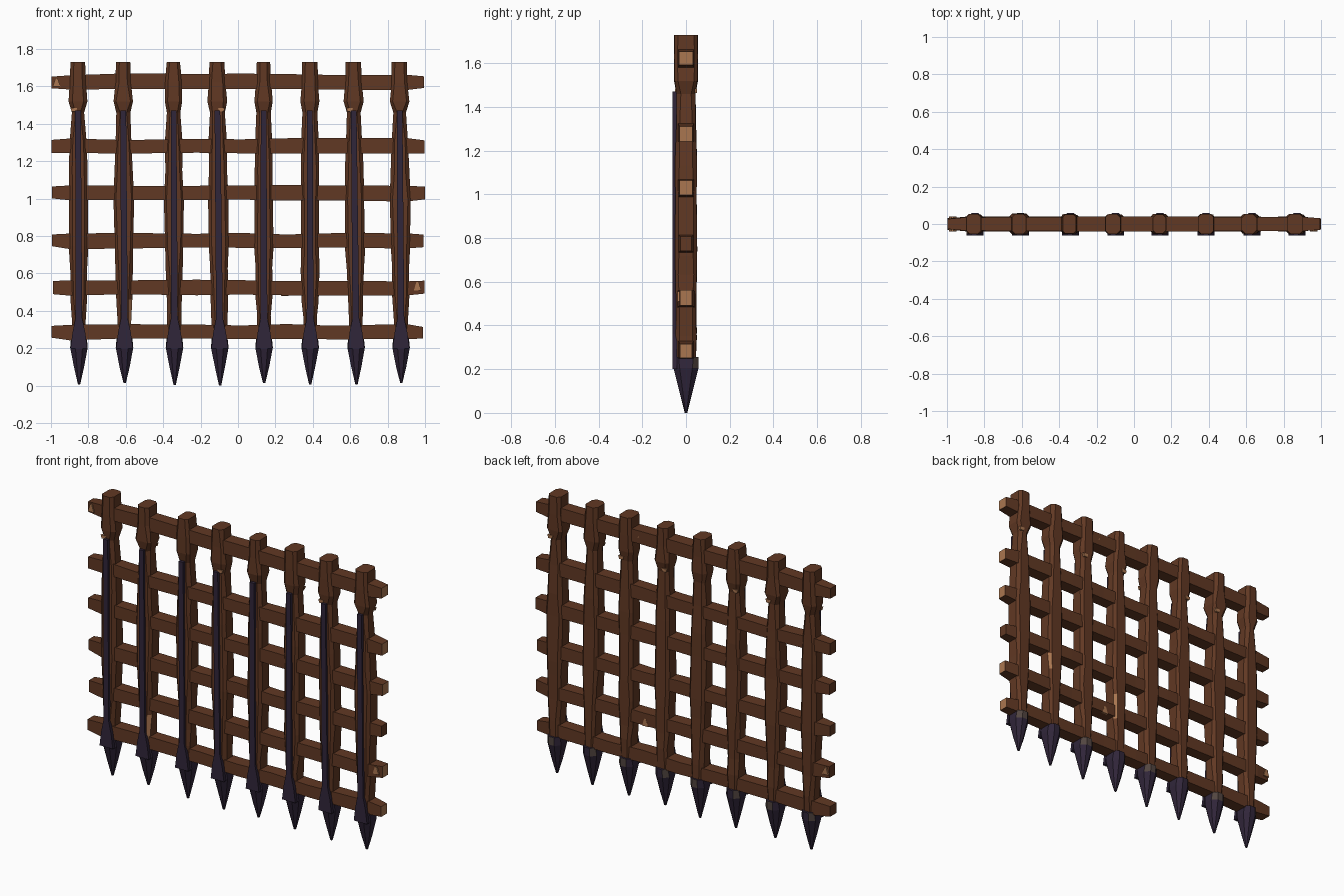
import bpy, bmesh, random
from mathutils import Vector

if "Cube" in bpy.data.objects:
    bpy.data.objects.remove(bpy.data.objects["Cube"])

random.seed(4)


def material(name, rgb):
    m = bpy.data.materials.new(name)
    m.diffuse_color = (*rgb, 1)
    m.use_nodes = True
    m.node_tree.nodes["Principled BSDF"].inputs["Base Color"].default_value = m.diffuse_color
    return m


WOOD = material("brown_wood", (0.120, 0.040, 0.017))
RAW = material("split_wood", (0.40, 0.18, 0.08))
IRON = material("dark_iron", (0.030, 0.019, 0.042))
WORN = material("worn_iron", (0.085, 0.060, 0.052))


def jit(a):
    return random.uniform(-a, a)


def ring(a, b, c):
    # rectangle of half sizes a, b with corners chamfered by c
    return [(a - c, -b), (a, c - b), (a, b - c), (a - c, b),
            (c - a, b), (-a, b - c), (-a, c - b), (c - a, -b)]


def box_ring(a, b):
    return [(a, -b), (a, b), (-a, b), (-a, -b)]


def loft(name, rings, mats, special=()):
    # rings: lists of 3D points; special: (segment, side) faces using the second material
    bm = bmesh.new()
    vs = [[bm.verts.new(p) for p in r] for r in rings]
    n = len(vs[0])
    for i in range(len(vs) - 1):
        for k in range(n):
            j = (k + 1) % n
            f = bm.faces.new((vs[i][k], vs[i][j], vs[i + 1][j], vs[i + 1][k]))
            f.material_index = 1 if (i, k) in special else 0
    bm.faces.new(vs[0][::-1])
    end = bm.faces.new(vs[-1])
    end.material_index = 1 if "end" in special else 0
    bmesh.ops.recalc_face_normals(bm, faces=bm.faces)
    me = bpy.data.meshes.new(name)
    bm.to_mesh(me)
    bm.free()
    for m in mats:
        me.materials.append(m)
    ob = bpy.data.objects.new(name, me)
    bpy.context.collection.objects.link(ob)
    return ob


# vertical post profile: height, half width, half depth
POST = [(0.22, 0.036, 0.044), (0.36, 0.040, 0.048), (0.46, 0.043, 0.046),
        (0.62, 0.047, 0.049), (0.73, 0.050, 0.050), (1.00, 0.052, 0.048),
        (1.15, 0.047, 0.049), (1.30, 0.045, 0.046), (1.46, 0.036, 0.042),
        (1.52, 0.050, 0.053), (1.62, 0.043, 0.052), (1.73, 0.039, 0.053)]
POST_X = [-0.853, -0.61, -0.342, -0.104, 0.138, 0.385, 0.625, 0.868]
# split patches on post corners, as (segment, side)
CHIPS = {1: [(0, 0), (1, 0)], 4: [(2, 2)], 6: [(3, 2)]}

for i, x in enumerate(POST_X):
    lean = [0.004, 0.005, 0.004, 0.010, 0.002, 0.001, 0.010, 0.006][i]

    def at(z, pts, x=x, lean=lean):
        return [Vector((x + lean * (0.85 - z) + px, py, z)) for px, py in pts]

    # wooden post
    rings = []
    for n, (z, a, b) in enumerate(POST):
        inner = 0 < n < len(POST) - 1
        z += jit(0.02) if inner and n < 8 else 0
        rings.append(at(z, ring(a + jit(0.004), b + jit(0.002), 0.017 + jit(0.004))))
    loft(f"post_{i + 1}", rings, [WOOD, RAW], CHIPS.get(i, []))

    # small splinter under the thick head of the post
    s = 1 if i % 2 else -1
    loft(f"splinter_{i + 1}",
         [at(z, [(px + s * 0.022, py + 0.044 * (1 if i % 3 else -1))
                 for px, py in box_ring(w, 0.006)])
          for z, w in ((1.465, 0.012), (1.485, 0.018))], [RAW])

    # iron spike point
    tip = random.uniform(0.0, 0.016) if i != 3 else 0.0
    spike = [(tip, 0.006, 0.006, 0.003), (0.10, 0.027, 0.031, 0.016),
             (0.205, 0.047, 0.057, 0.028), (0.255, 0.042, 0.058, 0.024)]
    loft(f"spike_{i + 1}", [at(z, ring(a, b, c)) for z, a, b, c in spike],
         [IRON, WORN], [(2, 2 if i % 2 else 4), (2, 3)] if i % 2 else [(2, 4)])

    # pointed shoulder and long iron strap on the front
    strap = [(0.20, 0.045), (0.285, 0.034), (0.36, 0.018), (1.47, 0.015)]
    loft(f"strap_{i + 1}",
         [at(z, [(px, py - 0.051) for px, py in box_ring(w, 0.010)]) for z, w in strap],
         [IRON])

# horizontal rails between the posts
for i, z in enumerate([1.625, 1.28, 1.03, 0.775, 0.523, 0.287]):
    ends = (-0.995 + jit(0.005), 0.994 + jit(0.006))
    xs = [ends[0], -0.90, -0.60, -0.22, 0.02, 0.26, 0.50, 0.90, ends[1]]
    rings = []
    for n, x in enumerate(xs):
        tip = n in (0, len(xs) - 1)
        h = (0.033 if tip else 0.039) + jit(0.003)
        d = (0.029 if tip else 0.038) + jit(0.003)
        dz = jit(0.004)
        rings.append([Vector((x, py, z + dz + pz)) for py, pz in box_ring(d, h)])
    loft(f"rail_{i + 1}", rings, [WOOD, RAW], [] if i == 3 else ["end"])

# split chips on the rails: x, z, side of the rail
for k, (x, z, s) in enumerate([(0.28, 1.64, 1), (0.25, 0.50, 1), (-0.97, 1.62, -1),
                               (-0.97, 0.53, 1), (0.96, 0.53, -1)]):
    r = [[Vector((x + px * w, s * (0.033 + py), z - 0.02 + dz))
          for px, py in box_ring(1, 0.006)] for w, dz in ((0.020, 0.0), (0.006, 0.045))]
    loft(f"rail_chip_{k + 1}", r, [RAW])
